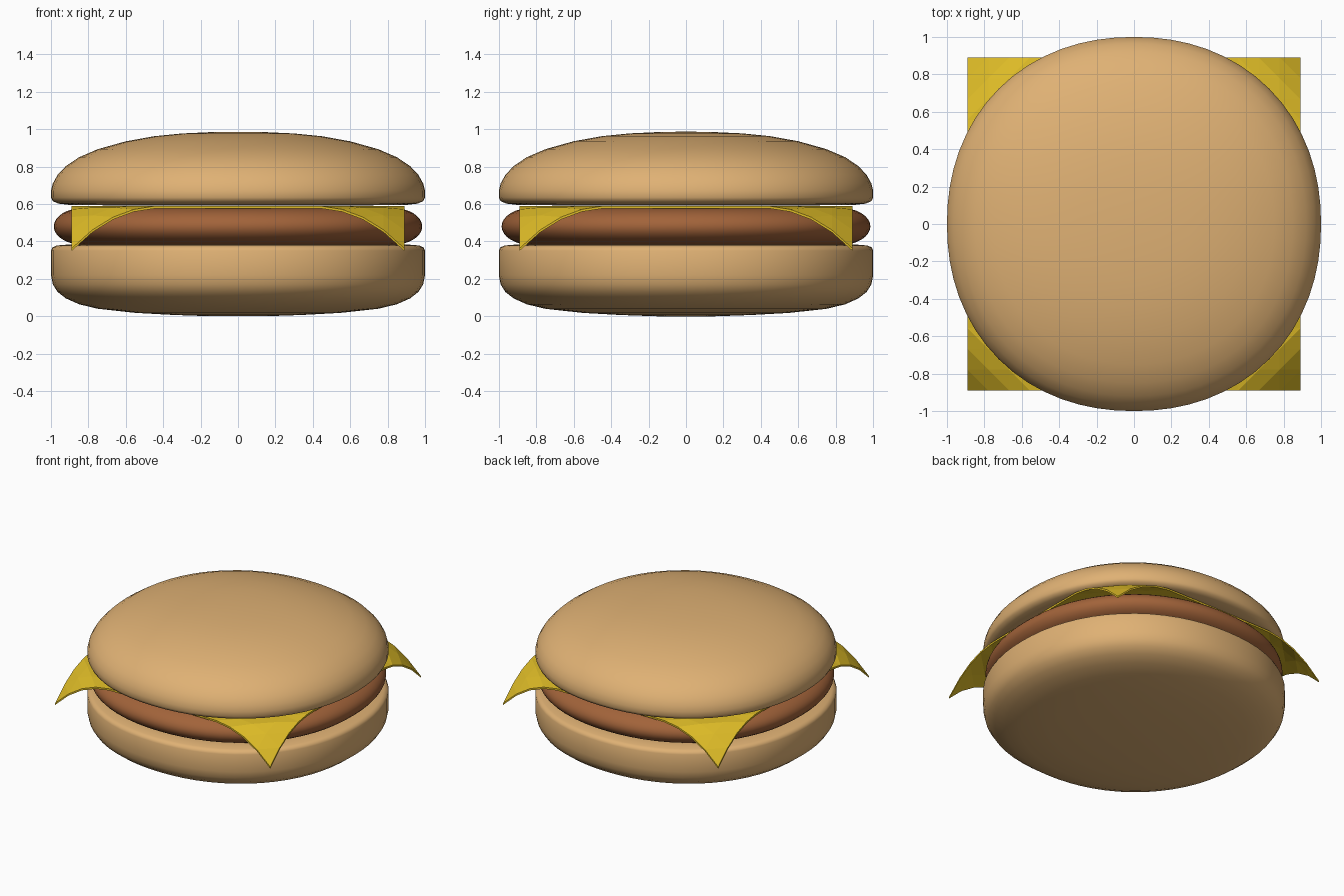
import bpy
import bmesh
from math import cos, sin, pi, radians, hypot

if "Cube" in bpy.data.objects:
    bpy.data.objects.remove(bpy.data.objects["Cube"], do_unlink=True)

SEGMENTS = 64
SQUARENESS = 2.14  # superellipse exponent, slightly fuller than a circle


def material(name, color):
    mat = bpy.data.materials.new(name)
    mat.use_nodes = True
    mat.diffuse_color = (*color, 1)
    mat.node_tree.nodes["Principled BSDF"].inputs["Base Color"].default_value = (*color, 1)
    return mat


def finish(name, bm, mat):
    bmesh.ops.recalc_face_normals(bm, faces=bm.faces)
    mesh = bpy.data.meshes.new(name)
    bm.to_mesh(mesh)
    bm.free()
    mesh.materials.append(mat)
    obj = bpy.data.objects.new(name, mesh)
    bpy.context.collection.objects.link(obj)
    return obj


def round_part(name, profile, mat):
    """Sweep a (radius, height) profile, bottom to top, around a soft-square circle."""
    bm = bmesh.new()
    rings = []
    for radius, z in profile:
        ring = []
        for i in range(SEGMENTS):
            a = 2 * pi * i / SEGMENTS
            norm = (abs(cos(a)) ** SQUARENESS + abs(sin(a)) ** SQUARENESS) ** (1 / SQUARENESS)
            ring.append(bm.verts.new((radius * cos(a) / norm, radius * sin(a) / norm, z)))
        rings.append(ring)
    for low, high in zip(rings, rings[1:]):
        for i in range(SEGMENTS):
            j = (i + 1) % SEGMENTS
            bm.faces.new((low[i], low[j], high[j], high[i]))
    bm.faces.new(rings[0])
    bm.faces.new(rings[-1])
    obj = finish(name, bm, mat)
    bpy.ops.object.select_all(action="DESELECT")
    obj.select_set(True)
    bpy.context.view_layer.objects.active = obj
    bpy.ops.object.shade_smooth_by_angle(angle=radians(50))
    return obj


bread = material("toasted bread", (0.74, 0.44, 0.175))
meat = material("grilled meat", (0.36, 0.125, 0.042))
yellow = material("cheese yellow", (0.73, 0.50, 0.02))

# Bottom bun: rounded underside, straight wall, flat top
round_part("bottom_bun", [
    (0.15, 0.0), (0.35, 0.007), (0.55, 0.018), (0.75, 0.04), (0.85, 0.064),
    (0.92, 0.095), (0.965, 0.13), (0.99, 0.17), (1.0, 0.22), (1.0, 0.35),
    (0.992, 0.368), (0.97, 0.378), (0.9, 0.384), (0.6, 0.386)], bread)

# Patty: disc with a half-round rim
rim = [(-pi / 2 + pi * i / 16) for i in range(17)]
round_part("patty", [(0.82 + 0.165 * cos(a), 0.48 + 0.1 * sin(a)) for a in rim], meat)

# Top bun: flat underside and a low dome
round_part("top_bun", [
    (0.6, 0.592), (0.9, 0.595), (0.96, 0.602), (0.99, 0.615), (1.0, 0.635),
    (1.0, 0.67), (0.99, 0.71), (0.965, 0.755), (0.92, 0.803), (0.85, 0.85),
    (0.75, 0.893), (0.6, 0.935), (0.45, 0.962), (0.3, 0.977), (0.15, 0.984),
    (0.04, 0.986)], bread)

# Cheese slice: faceted square sheet whose corners droop past the patty
bm = bmesh.new()
bmesh.ops.create_grid(bm, x_segments=16, y_segments=16, size=0.89)
for v in bm.verts:
    over = max(0, hypot(v.co.x, v.co.y) - 0.98) / 0.28
    v.co.z = 0.59 - 0.23 * over ** 1.8
bmesh.ops.triangulate(bm, faces=bm.faces)
# Give the sheet thickness straight down
top_faces = bm.faces[:]
copy = bmesh.ops.duplicate(bm, geom=bm.verts[:] + bm.edges[:] + top_faces)
for v in copy["geom"]:
    if isinstance(v, bmesh.types.BMVert):
        v.co.z -= 0.013
bmesh.ops.bridge_loops(bm, edges=[e for e in bm.edges if e.is_boundary])
finish("cheese_slice", bm, yellow)
